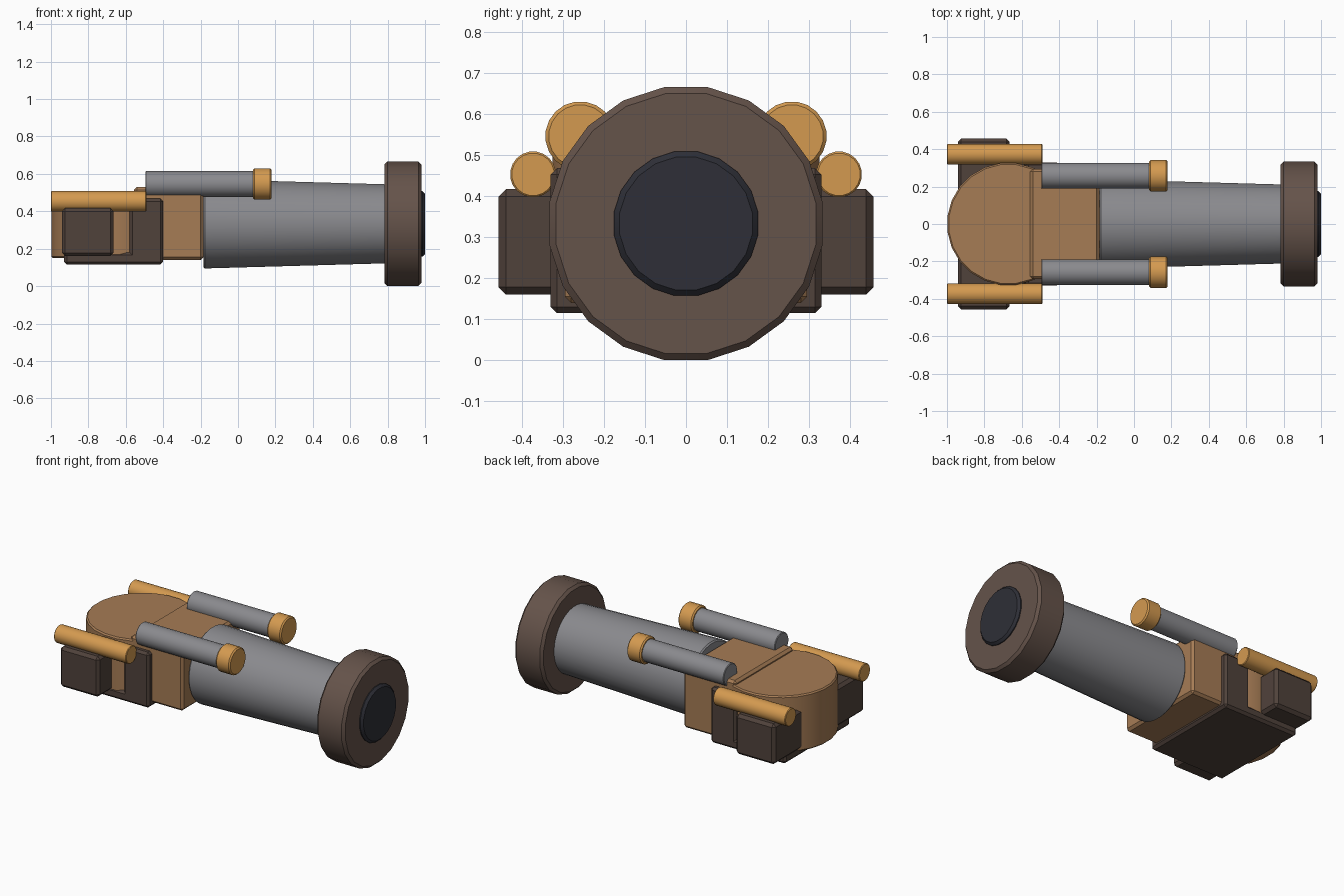
import bpy
import bmesh
import math
from mathutils import Matrix, Vector

default = bpy.data.objects.get("Cube")
if default:
    bpy.data.objects.remove(default, do_unlink=True)


def material(name, rgb):
    """Flat material from display values 0-255, stored as linear."""
    col = tuple((c / 255 / 12.92) if c < 11 else ((c / 255 + 0.055) / 1.055) ** 2.4 for c in rgb) + (1.0,)
    mat = bpy.data.materials.new(name)
    mat.use_nodes = True
    mat.diffuse_color = col
    shader = next(n for n in mat.node_tree.nodes if n.type == "BSDF_PRINCIPLED")
    shader.inputs["Base Color"].default_value = col
    return mat


BRASS = material("brass", (212, 154, 80))
TAN = material("tan", (166, 124, 85))
GREY = material("steel grey", (138, 138, 142))
BROWN = material("brown", (101, 83, 74))
DARK = material("dark brown", (80, 66, 59))
BLACK = material("blue black", (46, 47, 55))


def finish(bm, name, mat, bevel):
    """Chamfer the hard edges and make the object."""
    hard = [e for e in bm.edges if e.calc_face_angle(0) > math.radians(40)]
    if bevel:
        bmesh.ops.bevel(bm, geom=hard, offset=bevel, segments=1, affect="EDGES", clamp_overlap=True)
    bmesh.ops.recalc_face_normals(bm, faces=bm.faces)
    mesh = bpy.data.meshes.new(name)
    bm.to_mesh(mesh)
    bm.free()
    mesh.materials.append(mat)
    obj = bpy.data.objects.new(name, mesh)
    bpy.context.collection.objects.link(obj)
    bpy.ops.object.select_all(action="DESELECT")
    obj.select_set(True)
    bpy.context.view_layer.objects.active = obj
    bpy.ops.object.shade_smooth_by_angle(angle=math.radians(30))
    return obj


def box(name, mat, x, y, z, bevel=0.015):
    """Chamfered box from (min, max) ranges."""
    bm = bmesh.new()
    bmesh.ops.create_cube(bm, size=1)
    lo, hi = (Vector(p) for p in zip(x, y, z))
    bmesh.ops.scale(bm, vec=hi - lo, verts=bm.verts)
    bmesh.ops.translate(bm, vec=(lo + hi) / 2, verts=bm.verts)
    return finish(bm, name, mat, bevel)


def cylinder(name, mat, start, end, r1, r2=None, bevel=0.008, sides=20):
    """Chamfered cylinder or cone between two points, with a flat side up."""
    start, end = Vector(start), Vector(end)
    axis = end - start
    turn = Matrix.Rotation(math.pi / 2, 4, "Y") if axis.x else Matrix()
    place = Matrix.Translation((start + end) / 2) @ turn @ Matrix.Rotation(math.pi / sides, 4, "Z")
    bm = bmesh.new()
    bmesh.ops.create_cone(bm, cap_ends=True, segments=sides, radius1=r1,
                          radius2=r1 if r2 is None else r2, depth=axis.length, matrix=place)
    return finish(bm, name, mat, bevel)


# Main barrel, muzzle ring and bore plug
MID = 0.333
cylinder("main_barrel", GREY, (-0.185, 0, MID), (0.80, 0, MID), 0.24, 0.212, 0.008, 32)
cylinder("muzzle_ring", BROWN, (0.782, 0, MID), (0.98, 0, MID), 0.337, bevel=0.016)
cylinder("bore", BLACK, (0.90, 0, MID), (1.0, 0, MID), 0.178, bevel=0.014)

# Housing behind the barrel
box("barrel_housing", TAN, (-0.555, -0.185), (-0.295, 0.295), (0.14, 0.53))
cylinder("rear_drum", TAN, (-0.672, 0, 0.15), (-0.672, 0, 0.508), 0.328, bevel=0.008, sides=24)

# Carriage: base slab, cross block and side boxes
box("base_slab", DARK, (-0.93, -0.40), (-0.33, 0.33), (0.115, 0.18))
box("cross_block", DARK, (-0.58, -0.40), (-0.33, 0.33), (0.116, 0.468))
box("side_boxes", DARK, (-0.942, -0.665), (-0.457, 0.457), (0.16, 0.417), 0.018)

# Paired rods and small barrels
for side, label in ((1, "back"), (-1, "front")):
    y = side * 0.373
    cylinder(label + "_rod", BRASS, (-1.0, y, 0.453), (-0.49, y, 0.453), 0.056, bevel=0.004)
    y = side * 0.258
    cylinder(label + "_small_barrel", GREY, (-0.495, y, 0.546), (0.10, y, 0.546), 0.07, bevel=0.004)
    cylinder(label + "_barrel_cap", BRASS, (0.08, y, 0.546), (0.18, y, 0.546), 0.085, bevel=0.008)
